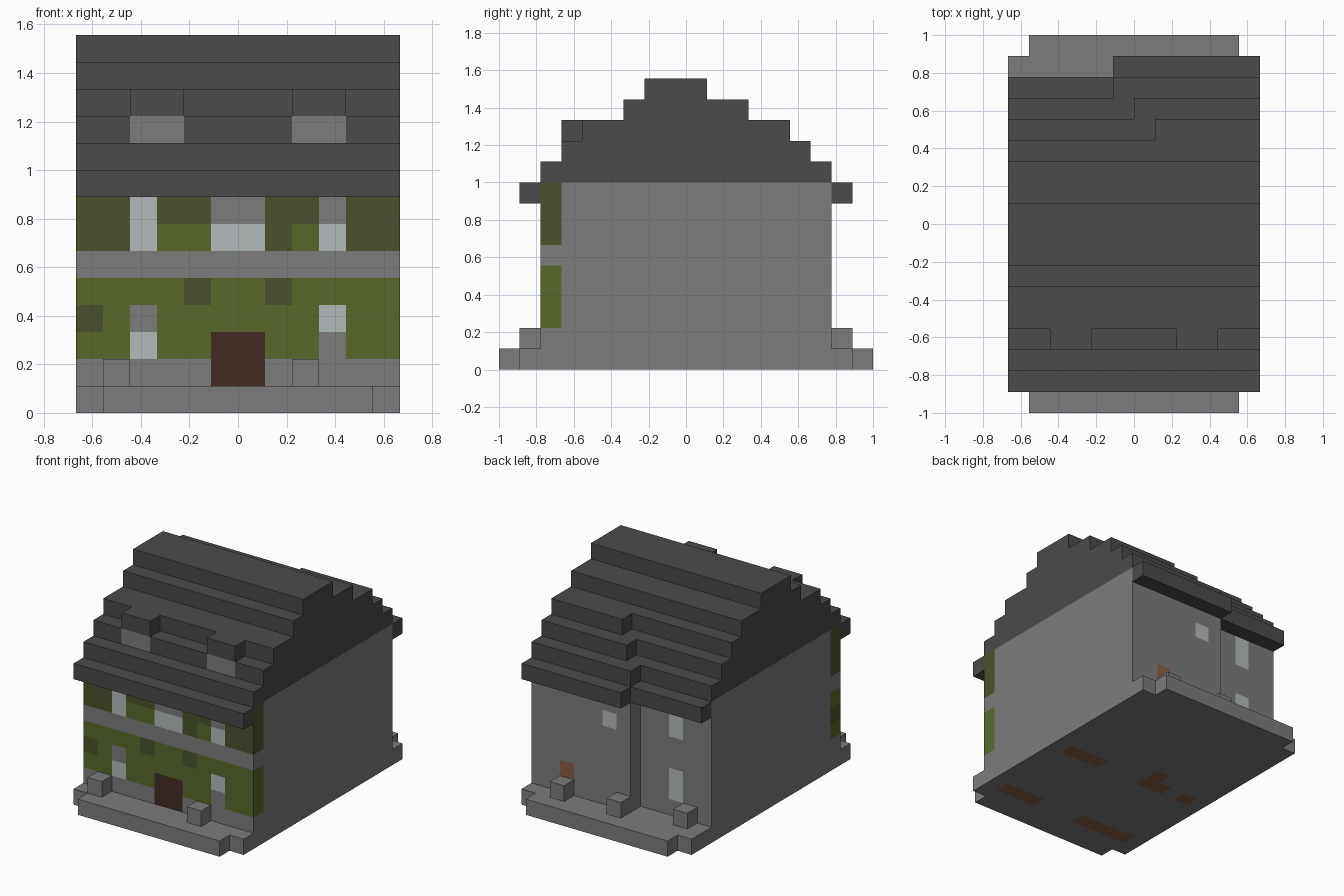
import bpy, bmesh
from mathutils import Vector

if "Cube" in bpy.data.objects:
    bpy.data.objects.remove(bpy.data.objects["Cube"], do_unlink=True)

U = 1 / 9  # size of one building block


def material(name, rgb):
    m = bpy.data.materials.new(name)
    m.use_nodes = True
    m.diffuse_color = (*rgb, 1)
    m.node_tree.nodes["Principled BSDF"].inputs["Base Color"].default_value = (*rgb, 1)
    return m


STONE = material("stone grey", (0.2, 0.2, 0.2))
ROOF = material("roof dark grey", (0.069, 0.069, 0.069))
LEAF = material("ivy green", (0.098, 0.138, 0.024))
MOSS = material("dark ivy green", (0.069, 0.083, 0.025))
GLASS = material("pale glass", (0.45, 0.491, 0.491))
DOOR = material("dark door brown", (0.055, 0.025, 0.016))
WOOD = material("light wood brown", (0.25, 0.114, 0.065))


def block(name, x, y, z, mat, patches=()):
    """Box from block-unit ranges; each patch (x, y, z, material) is cut in and painted."""
    bm = bmesh.new()
    bmesh.ops.create_cube(bm, size=1)
    lo, hi = (Vector(v) for v in zip(x, y, z))
    for v in bm.verts:
        v.co = [(a + b) / 2 + c * (b - a) for a, b, c in zip(lo, hi, v.co)]
    cuts = {(axis, c) for p in patches for axis in range(3) for c in p[axis]
            if lo[axis] < c < hi[axis]}
    for axis, c in sorted(cuts):
        n = Vector((0, 0, 0))
        n[axis] = 1
        bmesh.ops.bisect_plane(bm, geom=bm.verts[:] + bm.edges[:] + bm.faces[:],
                               plane_co=n * c, plane_no=n)
    mats = [mat]
    for px, py, pz, pm in patches:
        if pm not in mats:
            mats.append(pm)
        for f in bm.faces:
            if all(a - .01 <= c <= b + .01
                   for c, (a, b) in zip(f.calc_center_median(), (px, py, pz))):
                f.material_index = mats.index(pm)
    bmesh.ops.scale(bm, vec=(U, U, U), verts=bm.verts)
    me = bpy.data.meshes.new(name)
    bm.to_mesh(me)
    bm.free()
    for m in mats:
        me.materials.append(m)
    ob = bpy.data.objects.new(name, me)
    bpy.context.collection.objects.link(ob)
    return ob


# Foundation, with wooden spots on its underside
UNDER = (0, 0)
spots = [((2, 5), (-1, 0)), ((2, 5), (-7, -6)), ((-5, -1), (-7, -6)),
         ((-5, -4), (-1, 0)), ((-2, -1), (-1, 1)), ((-3, -2), (-1, 0))]
block("foundation", (-6, 6), (-8, 8), (0, 1), STONE,
      [(x, y, UNDER, WOOD) for x, y in spots])
block("front_step", (-5, 5), (-9, -8), (0, 1), STONE)
block("back_step", (-5, 5), (8, 9), (0, 1), STONE)

# Small stones standing on the foundation
for i, (x, y) in enumerate([(-5, -8), (2, -8), (3, 7), (-1, 7), (-5, 6)]):
    block(f"stone_{i + 1}", (x, x + 1), (y, y + 1), (1, 2), STONE)

# House body and the deeper back wing
BACK = (6, 6)
block("house_body", (-6, 6), (-6, 6), (1, 9), STONE,
      [((-4, -3), BACK, (2, 4), GLASS), ((-4, -3), BACK, (6, 8), GLASS)])
BACK = (7, 7)
block("back_wing", (-1, 6), (6, 7), (1, 9), STONE,
      [((0, 1), BACK, (6, 7), GLASS), ((3, 4), BACK, (1, 3), WOOD)])

# Ivy-covered front wall: later patches paint over earlier ones
front = [
    ((-6, 6), (2, 5), LEAF), ((-6, 6), (6, 9), MOSS),
    ((-6, -5), (3, 4), MOSS), ((-2, -1), (4, 5), MOSS), ((1, 2), (4, 5), MOSS),
    ((-3, -1), (6, 7), LEAF), ((2, 3), (6, 7), LEAF),
    ((-4, -3), (2, 3), GLASS), ((-4, -3), (3, 4), STONE),
    ((3, 4), (2, 3), STONE), ((3, 4), (3, 4), GLASS),
    ((-4, -3), (6, 8), GLASS),
    ((-1, 1), (6, 7), GLASS), ((-1, 1), (7, 8), STONE),
    ((3, 4), (6, 7), GLASS), ((3, 4), (7, 8), STONE),
    ((-1, 1), (1, 3), DOOR),
]
block("front_wall", (-6, 6), (-7, -6), (1, 9), STONE,
      [(x, (-7, -6), z, m) for x, z, m in front])

# Eaves
block("front_eave", (-6, 6), (-8, -7), (8, 9), ROOF)
block("back_eave_wing", (-1, 6), (7, 8), (8, 9), ROOF)
block("back_eave_body", (-6, -1), (6, 7), (8, 9), ROOF)

# Stepped roof: bottom, front edge, back edge, and where the wing's extra row starts
FRONT = (-6, -6)
for z, y0, y1, wing in [(9, -7, 6, -1), (10, -6, 5, 0), (11, -5, 4, 1),
                        (12, -3, 3, None), (13, -2, 1, None)]:
    gables = [(x, FRONT, (10, 11), STONE) for x in ((-4, -2), (2, 4))] if z == 10 else []
    block(f"roof_layer_{z - 8}", (-6, 6), (y0, y1), (z, z + 1), ROOF, gables)
    if wing is not None:
        block(f"roof_wing_{z - 8}", (wing, 6), (y1, y1 + 1), (z, z + 1), ROOF)

# Dormer caps above the attic windows
for side, x in (("right", -4), ("left", 2)):
    block(f"dormer_cap_{side}", (x, x + 2), (-6, -5), (11, 12), ROOF)
